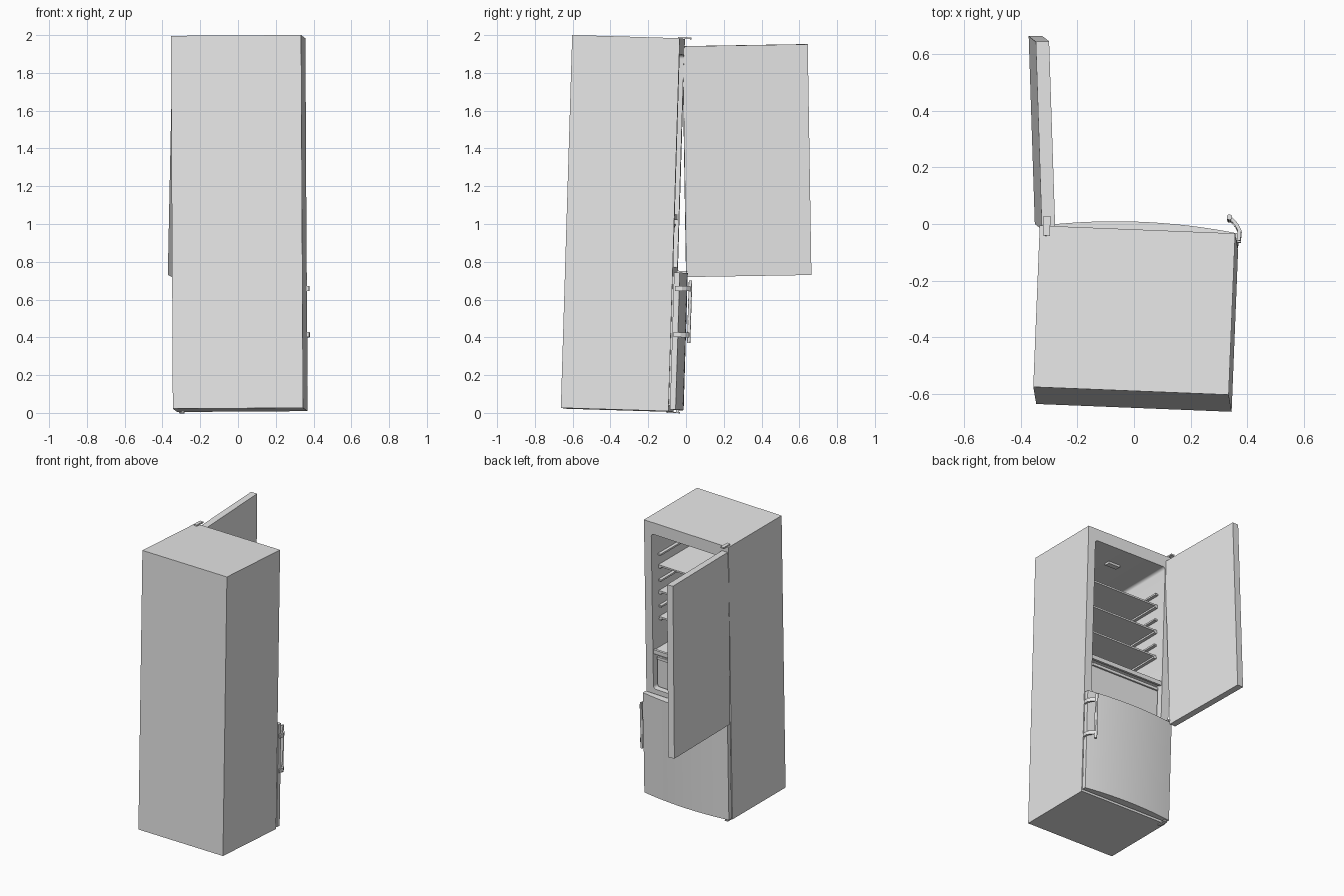
import bpy, bmesh, math
from mathutils import Matrix, Vector

if "Cube" in bpy.data.objects:
    bpy.data.objects.remove(bpy.data.objects["Cube"])


def frame(origin, x, z):
    """Orthonormal placement from an origin, x direction and rough z direction."""
    x = Vector(x).normalized()
    y = Vector(z).cross(x).normalized()
    z = x.cross(y)
    m = Matrix((x, y, z)).transposed().to_4x4()
    m.translation = origin
    return m


# Cabinet space: u = width 0..0.69, v = depth 0..0.57 (open side), w = height
CAB = frame((-0.345, -0.635, 0.022), (1, -0.040, 0.0065), (-0.0076, 0.0305, 1))
# Open door space: u = thickness, v = width, w = height
DOOR = frame((-0.35, 0.0, 0.72), (1, 0.033, -0.02), (0.0205, -0.016, 1))
W, D, H = 0.69, 0.57, 1.975

grey = bpy.data.materials.new("light_grey")
grey.diffuse_color = (0.8, 0.8, 0.8, 1)
grey.use_nodes = True
grey.node_tree.nodes["Principled BSDF"].inputs["Base Color"].default_value = grey.diffuse_color


def finish(name, bm, m=CAB):
    bmesh.ops.recalc_face_normals(bm, faces=bm.faces)
    me = bpy.data.meshes.new(name)
    bm.to_mesh(me)
    bm.free()
    ob = bpy.data.objects.new(name, me)
    bpy.context.collection.objects.link(ob)
    ob.matrix_world = m
    me.materials.append(grey)
    return ob


def box(name, lo, hi, m=CAB, bevel_edges=None, radius=0.0):
    bm = bmesh.new()
    lo, hi = Vector(lo), Vector(hi)
    bmesh.ops.create_cube(bm, size=1)
    for v in bm.verts:
        v.co = Vector(((a + b) / 2 + c * (b - a)) for a, b, c in zip(lo, hi, v.co))
    if bevel_edges is not None:      # round the edges running along one axis
        es = [e for e in bm.edges
              if abs((e.verts[0].co - e.verts[1].co).normalized()[bevel_edges]) > 0.9]
        bmesh.ops.bevel(bm, geom=es, offset=radius, segments=4, profile=0.5, affect='EDGES')
    return finish(name, bm, m)


def prism(name, pts, w0, w1, m=CAB):
    bm = bmesh.new()
    f = bm.faces.new([bm.verts.new((u, v, w0)) for u, v in pts])
    r = bmesh.ops.extrude_face_region(bm, geom=[f])
    for g in r["geom"]:
        if isinstance(g, bmesh.types.BMVert):
            g.co.z = w1
    return finish(name, bm, m)


def smooth(ob, deg=30):
    bpy.context.view_layer.objects.active = ob
    for o in bpy.context.selected_objects:
        o.select_set(False)
    ob.select_set(True)
    bpy.ops.object.shade_smooth_by_angle(angle=math.radians(deg))


def cut(ob, cutter):
    mod = ob.modifiers.new("cut", 'BOOLEAN')
    mod.operation = 'DIFFERENCE'
    mod.solver = 'EXACT'
    mod.object = cutter
    bpy.context.view_layer.update()
    bpy.context.view_layer.objects.active = ob
    bpy.ops.object.modifier_apply(modifier=mod.name)
    bpy.data.objects.remove(cutter)


# Cabinet with the rounded fridge cavity
U0, U1, V0, W0, W1 = 0.058, W - 0.058, 0.06, 0.765, 1.89
cabinet = box("cabinet", (0, 0, 0), (W, D, H))
cut(cabinet, box("cavity_cutter", (U0, V0, W0), (U1, D + 0.1, W1), CAB, 1, 0.02))
smooth(cabinet)

# Shelf rails on both walls, a shelf on every second one
for i in range(6):
    w = 1.72 - 0.094 * i
    for side, u in (("left", U0), ("right", U1 - 0.022)):
        box(f"rail_{side}_{i}", (u, V0, w - 0.012), (u + 0.022, 0.50, w))
    if i % 2:
        box(f"shelf_{i}", (U0 + 0.002, V0, w), (U1 - 0.002, 0.50, w + 0.012))

# Drawer cover shelf with a front lip
box("drawer_cover", (U0, V0, 1.025), (U1, 0.555, 1.04))
box("drawer_cover_lip", (U0, 0.545, 1.015), (U1, 0.562, 1.045))

# Open-topped crisper drawer
drawer = box("drawer", (U0 + 0.012, V0 + 0.03, W0 + 0.008), (U1 - 0.012, 0.54, 1.0), CAB, 1, 0.015)
cut(drawer, box("drawer_cutter", (U0 + 0.025, V0 + 0.045, W0 + 0.025), (U1 - 0.025, 0.525, 1.1)))
smooth(drawer)
box("drawer_grip", (U0 + 0.02, 0.535, 0.975), (U1 - 0.02, 0.552, 0.995))

# Ceiling lamp
box("lamp", (0.30, 0.36, W1 - 0.015), (0.39, 0.40, W1))

# Closed freezer door with a bowed outer face
N = 20
arc = [(W * i / N, 0.608 + 0.027 * (1 - (2 * i / N - 1) ** 2)) for i in range(N + 1)]
smooth(prism("freezer_door", [(0, 0.578)] + arc + [(W, 0.578)], 0.01, 0.735))
box("freezer_gasket", (0.02, D, 0.03), (W - 0.02, 0.578, 0.715))

# Freezer handle: two bent brackets and an upright bar
bracket = [(0.690, 0.585), (0.701, 0.585), (0.703, 0.622), (0.690, 0.645), (0.666, 0.668),
           (0.656, 0.664), (0.680, 0.638), (0.690, 0.620)]
for name, w in (("lower", 0.405), ("upper", 0.65)):
    prism(f"handle_bracket_{name}", bracket, w - 0.012, w + 0.014)
box("handle_bar", (0.650, 0.656, 0.365), (0.668, 0.674, 0.695), CAB, 2, 0.006)

# Open fridge door
box("fridge_door", (0, 0, 0), (0.047, 0.663, 1.222), DOOR)

# Hinge plates on top, between the doors and underneath
box("hinge_top", (0.012, 0.535, H), (0.037, 0.605, H + 0.01))
box("hinge_middle", (0.012, D, 0.738), (0.037, 0.618, 0.748))
box("hinge_bottom", (0.012, 0.535, -0.006), (0.037, 0.605, 0.0))
box("hinge_bottom_pin", (0.018, 0.585, -0.006), (0.031, 0.600, 0.012))
